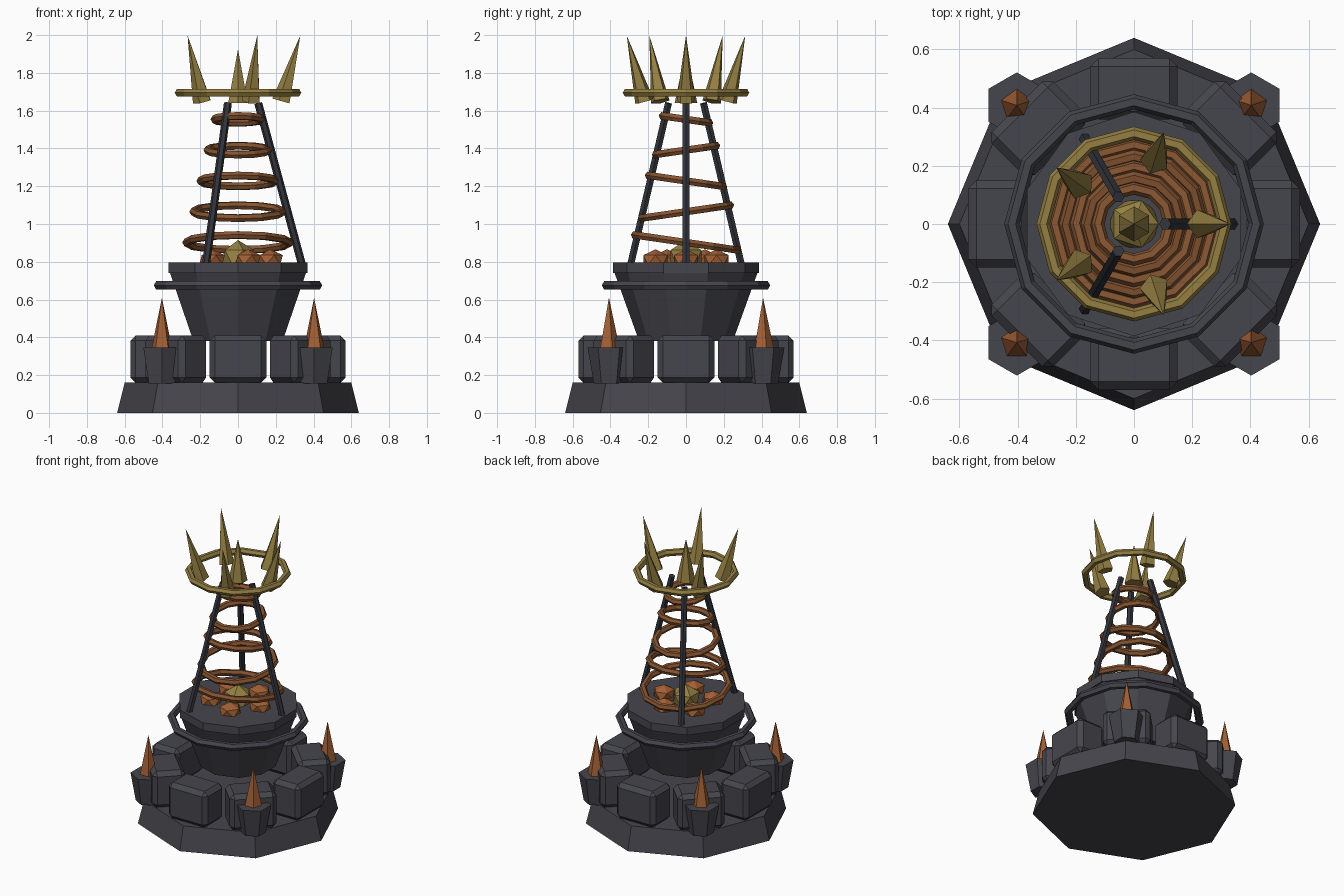
import bpy, math
from mathutils import Vector

if "Cube" in bpy.data.objects:
    bpy.data.objects.remove(bpy.data.objects["Cube"])


def material(name, rgb):
    m = bpy.data.materials.new(name)
    m.diffuse_color = (*rgb, 1)
    m.use_nodes = True
    m.node_tree.nodes["Principled BSDF"].inputs["Base Color"].default_value = m.diffuse_color
    return m


STONE = material("dark stone", (0.060, 0.060, 0.074))
IRON = material("black iron", (0.034, 0.036, 0.046))
COPPER = material("copper", (0.235, 0.088, 0.030))
EMBER = material("ember orange", (0.36, 0.115, 0.035))
GOLD = material("old gold", (0.30, 0.215, 0.055))


def finish(name, mat):
    o = bpy.context.object
    o.name = name
    o.data.materials.append(mat)
    return o


def cone(name, a, b, r1, r2, sides, mat):
    """Tapered prism running from point a to point b."""
    a, b = Vector(a), Vector(b)
    d = b - a
    bpy.ops.mesh.primitive_cone_add(vertices=sides, radius1=r1, radius2=r2,
                                    depth=d.length, location=(a + b) / 2)
    o = finish(name, mat)
    if abs(d.x) + abs(d.y) > 1e-6:
        o.rotation_euler = d.to_track_quat('Z', 'Y').to_euler()
    return o


def ring(name, z, major, minor, mat, tilt=0, segs=12, minor_segs=6):
    bpy.ops.mesh.primitive_torus_add(major_segments=segs, minor_segments=minor_segs,
                                     major_radius=major, minor_radius=minor,
                                     location=(0, 0, z), rotation=(tilt, 0, 0))
    return finish(name, mat)


def rock(name, loc, r, flat, mat):
    bpy.ops.mesh.primitive_ico_sphere_add(subdivisions=1, radius=r, location=loc)
    o = finish(name, mat)
    o.scale.z = flat
    return o


def polar(r, angle, z):
    return (r * math.cos(angle), r * math.sin(angle), z)


# Octagonal plinth
cone("plinth", (0, 0, 0), (0, 0, 0.16), 0.64, 0.60, 8, STONE)

# Circle of chamfered stone blocks
for i in range(8):
    a = i * math.pi / 4
    bpy.ops.mesh.primitive_cube_add(size=1, location=polar(0.465, a, 0.285),
                                    rotation=(0, 0, a))
    block = finish(f"stone_block_{i}", STONE)
    block.scale = (0.21, 0.30, 0.25)
    bpy.ops.object.transform_apply(location=False, rotation=False, scale=True)
    bev = block.modifiers.new("chamfer", 'BEVEL')
    bev.width = 0.028
    bev.segments = 1

# Corner sockets with ember spikes
for x in (-0.403, 0.403):
    for y in (-0.408, 0.408):
        cone("corner_socket", (x, y, 0.155), (x, y, 0.345), 0.08, 0.113, 6, STONE)
        cone("corner_spike", (x, y, 0.335), (x, y, 0.61), 0.058, 0, 5, EMBER)

# Brazier bowl, rim and hoop
cone("bowl", (0, 0, 0.38), (0, 0, 0.74), 0.248, 0.378, 10, STONE)
cone("bowl_rim", (0, 0, 0.74), (0, 0, 0.795), 0.386, 0.386, 10, STONE)
ring("bowl_hoop", 0.675, 0.42, 0.026, STONE)

# Embers in the bowl
rock("gold_ember", (0, 0, 0.82), 0.095, 1.0, GOLD)
for i in range(5):
    rock(f"ember_{i}", polar(0.17, i * math.tau / 5, 0.81), 0.075, 0.75, EMBER)

# Three leaning rods
for i in range(3):
    a = i * math.tau / 3
    cone(f"rod_{i}", polar(0.34, a, 0.78), polar(0.107, a, 1.64), 0.021, 0.021, 6, IRON)

# Copper coils, tilting alternately
for i in range(5):
    ring(f"coil_{i}", 0.902 + 0.163 * i, 0.273 - 0.0373 * i, 0.022, COPPER,
         tilt=0.145 * (-1 if i % 2 == 0 else 1))

# Crown ring, outer spikes and centre spike
ring("crown_ring", 1.695, 0.312, 0.023, GOLD)
for i in range(5):
    a = i * math.tau / 5
    cone(f"crown_spike_{i}", polar(0.232, a, 1.65), polar(0.33, a, 1.998),
         0.052, 0, 5, GOLD)
cone("centre_spike", (0, 0, 1.64), (0, 0, 1.925), 0.06, 0, 6, GOLD)
